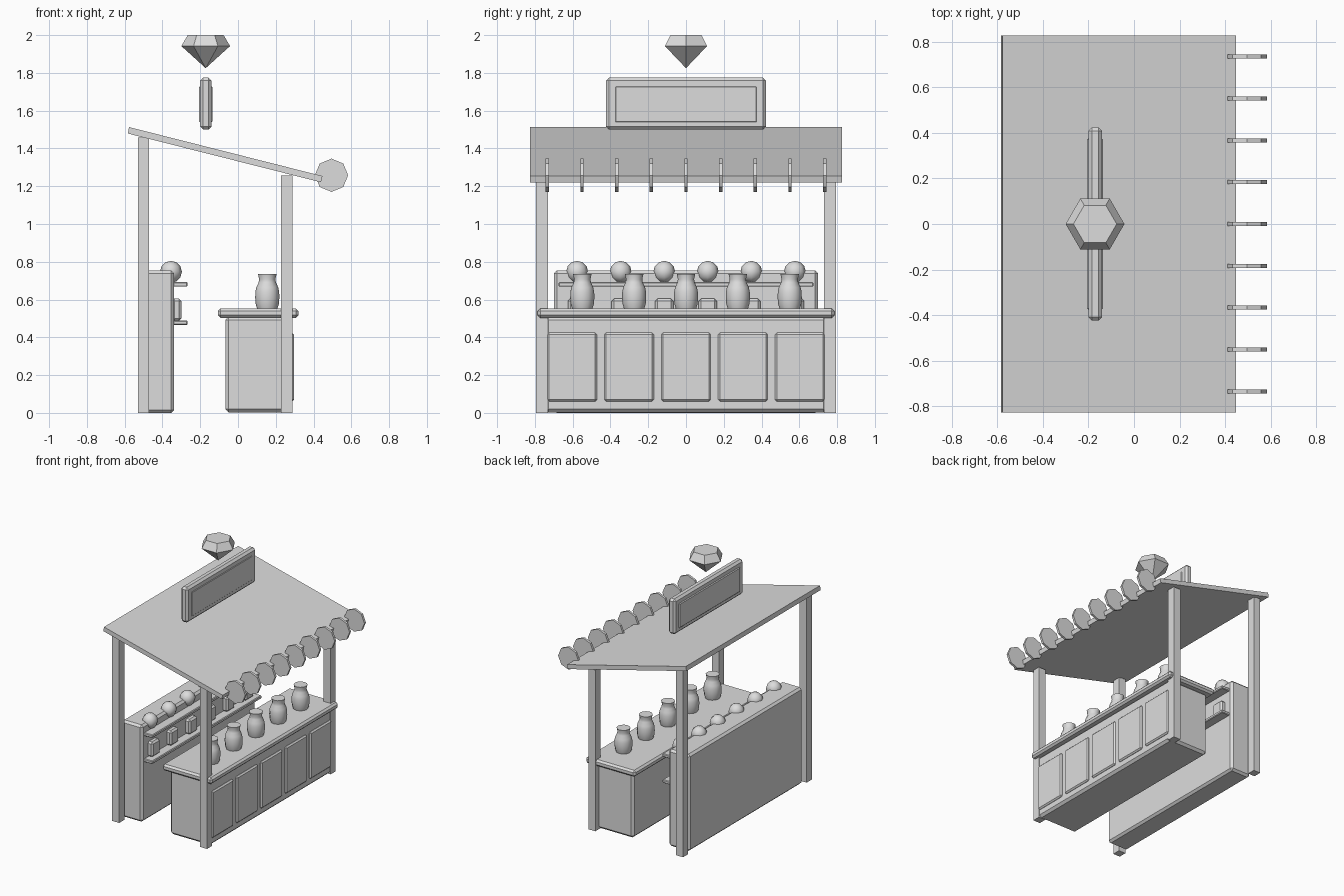
import bpy, bmesh, math
from mathutils import Matrix

if "Cube" in bpy.data.objects:
    bpy.data.objects.remove(bpy.data.objects["Cube"])

grey = bpy.data.materials.new("plain grey")
grey.diffuse_color = (0.72, 0.72, 0.72, 1)
grey.use_nodes = True
grey.node_tree.nodes["Principled BSDF"].inputs["Base Color"].default_value = grey.diffuse_color


def finish(name, bm, bevel=0, smooth=None):
    bmesh.ops.recalc_face_normals(bm, faces=bm.faces)
    mesh = bpy.data.meshes.new(name)
    bm.to_mesh(mesh)
    bm.free()
    mesh.materials.append(grey)
    ob = bpy.data.objects.new(name, mesh)
    bpy.context.collection.objects.link(ob)
    if bevel:
        mod = ob.modifiers.new("bevel", 'BEVEL')
        mod.width, mod.segments = bevel, 1
    if smooth:
        bpy.ops.object.select_all(action='DESELECT')
        ob.select_set(True)
        bpy.context.view_layer.objects.active = ob
        bpy.ops.object.shade_smooth_by_angle(angle=math.radians(smooth))
    return ob


def box(name, x, y, z, bevel=0):
    bm = bmesh.new()
    bmesh.ops.create_cube(bm, size=1)
    for v in bm.verts:
        for i, (lo, hi) in enumerate((x, y, z)):
            v.co[i] = lo if v.co[i] < 0 else hi
    return finish(name, bm, bevel)


def prism(name, profile, y0, y1):
    """Extrude an x-z profile along y."""
    bm = bmesh.new()
    face = bm.faces.new([bm.verts.new((x, y0, z)) for x, z in profile])
    out = bmesh.ops.extrude_face_region(bm, geom=[face])
    for v in out["geom"]:
        if isinstance(v, bmesh.types.BMVert):
            v.co.y = y1
    # make sure the starting end is closed
    bmesh.ops.holes_fill(bm, edges=[e for e in bm.edges if e.is_boundary])
    return finish(name, bm)


def turned(name, profile, centre, sides, smooth=None):
    """Closed solid from (radius, z) rings around a vertical axis."""
    bm = bmesh.new()
    cx, cy = centre
    rings = []
    for r, z in profile:
        steps = [math.tau * i / sides for i in range(sides)]
        rings.append([bm.verts.new((cx + r * math.cos(a), cy + r * math.sin(a), z)) for a in steps])
    for low, high in zip(rings, rings[1:]):
        for i in range(sides):
            j = (i + 1) % sides
            bm.faces.new((low[i], low[j], high[j], high[i]))
    bm.faces.new(rings[0][::-1])
    bm.faces.new(rings[-1])
    bmesh.ops.remove_doubles(bm, verts=bm.verts, dist=1e-4)
    return finish(name, bm, smooth=smooth)


# Four posts and the sloping roof
for side in (-1, 1):
    y = sorted((side * 0.73, side * 0.793))
    box("back_post", (-0.53, -0.47), y, (0, 1.457))
    box("front_post", (0.227, 0.288), y, (0, 1.257))
prism("roof", [(-0.577, 1.513), (0.447, 1.254), (0.439, 1.221), (-0.583, 1.479)], -0.827, 0.827)

# Row of octagonal discs along the roof edge
for i in range(9):
    y = (i - 4) * 0.1836
    ring = [(0.495 + 0.088 * math.cos(k * math.pi / 4), 1.258 + 0.088 * math.sin(k * math.pi / 4))
            for k in range(8)]
    prism("roof_edge_disc", ring, y - 0.009, y + 0.009)

# Counter with front panels, top and jars
box("counter_body", (-0.067, 0.283), (-0.747, 0.747), (0.002, 0.51), 0.018)
box("counter_top", (-0.107, 0.32), (-0.785, 0.785), (0.503, 0.553), 0.014)
jar = [(0.053, 0.55), (0.061, 0.575), (0.064, 0.61), (0.063, 0.64), (0.058, 0.665),
       (0.046, 0.69), (0.043, 0.707), (0.049, 0.735)]
for i in range(5):
    y = (i - 2) * 0.3015
    box("counter_panel", (0.26, 0.296), (y - 0.131, y + 0.131), (0.06, 0.425), 0.01)
    turned("jar", jar, (0.155, (i - 2) * 0.2745), 12, 50)

# Back cabinet with two shelves, balls and small boxes
box("back_cabinet", (-0.516, -0.338), (-0.7, 0.7), (0, 0.755), 0.016)
for z in (0.465, 0.668):
    box("cabinet_shelf", (-0.36, -0.267), (-0.674, 0.674), (z, z + 0.025), 0.005)
for i in range(6):
    y = (i - 2.5) * 0.2305
    bm = bmesh.new()
    bmesh.ops.create_uvsphere(bm, u_segments=8, v_segments=6, radius=0.058,
                              matrix=Matrix.Translation((-0.355, y, 0.747)))
    finish("display_ball", bm, smooth=50)
    box("shelf_box", (-0.35, -0.3), (y - 0.049, y + 0.049), (0.488, 0.605), 0.013)

# Sign board with a raised plate through both faces
box("sign_board", (-0.2, -0.14), (-0.424, 0.424), (1.5, 1.775), 0.016)
box("sign_plate", (-0.206, -0.136), (-0.376, 0.376), (1.537, 1.73), 0.006)

# Faceted gem above the sign
turned("gem", [(0, 1.825), (0.129, 1.942), (0.095, 2.0)], (-0.171, 0), 6)
